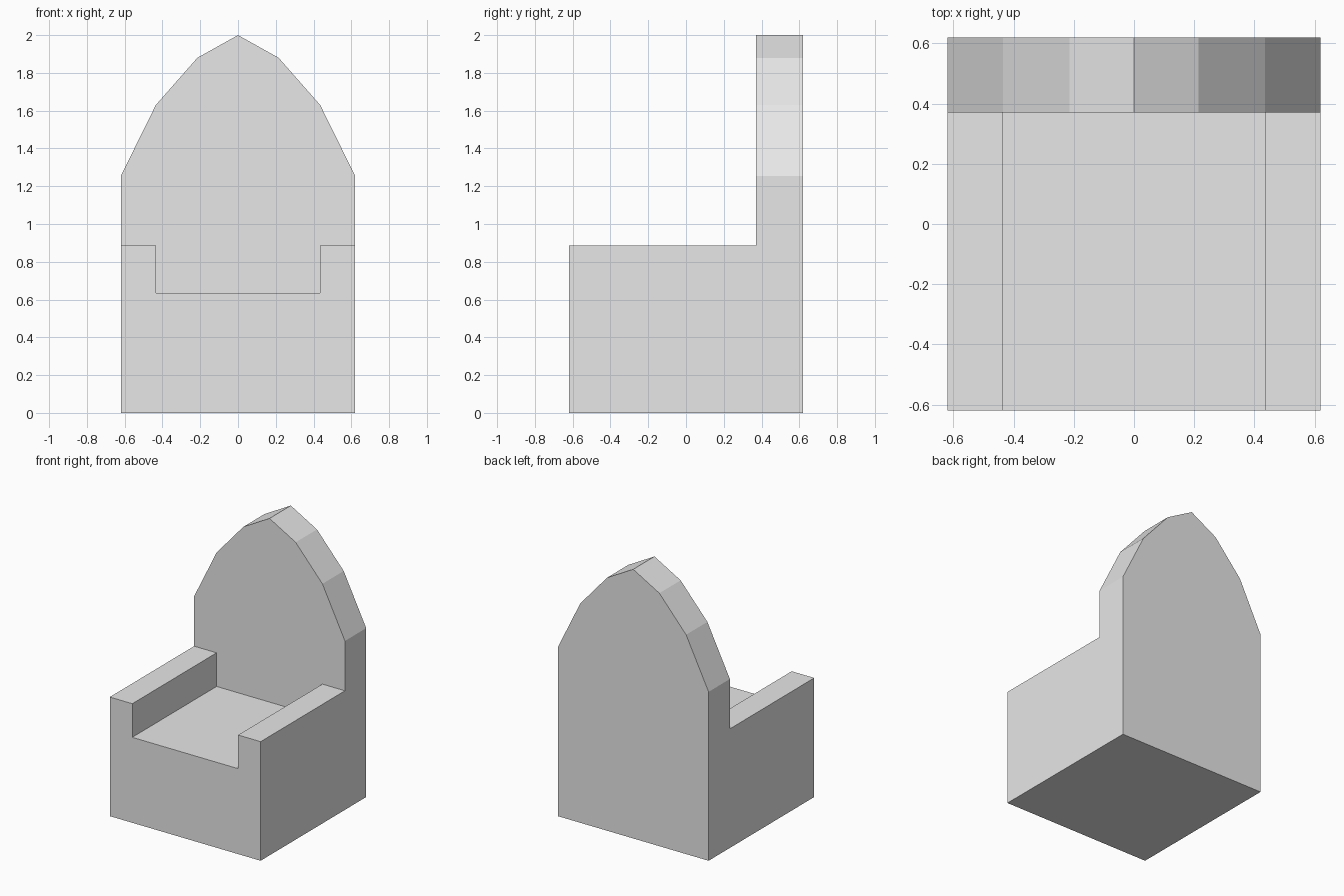
import bpy
import bmesh

cube = bpy.data.objects.get("Cube")
if cube:
    bpy.data.objects.remove(cube, do_unlink=True)

# One plain grey for the whole chair
grey = bpy.data.materials.new("light_grey")
grey.use_nodes = True
colour = (0.8, 0.8, 0.8, 1)
grey.diffuse_color = colour
grey.node_tree.nodes["Principled BSDF"].inputs["Base Color"].default_value = colour

HALF = 0.62          # half width and half depth
BACK_FRONT = 0.37    # front plane of the backrest


def extruded_part(name, half_profile, y_front, y_back):
    """Mirror an (x, z) half outline across x = 0 and extrude it along y."""
    mirrored = [(-x, z) for x, z in reversed(half_profile) if x > 0]
    bm = bmesh.new()
    face = bm.faces.new([bm.verts.new((x, y_front, z))
                         for x, z in half_profile + mirrored])
    result = bmesh.ops.extrude_face_region(bm, geom=[face], use_keep_orig=True)
    moved = [v for v in result["geom"] if isinstance(v, bmesh.types.BMVert)]
    bmesh.ops.translate(bm, verts=moved, vec=(0, y_back - y_front, 0))
    bmesh.ops.recalc_face_normals(bm, faces=bm.faces)
    mesh = bpy.data.meshes.new(name)
    bm.to_mesh(mesh)
    bm.free()
    mesh.materials.append(grey)
    part = bpy.data.objects.new(name, mesh)
    bpy.context.collection.objects.link(part)
    return part


# Seat block with raised armrests
extruded_part("seat_and_armrests",
              [(HALF, 0), (HALF, 0.885), (0.435, 0.885), (0.435, 0.635)],
              -HALF, BACK_FRONT)

# Tall backrest with a faceted pointed arch
extruded_part("backrest",
              [(HALF, 0), (HALF, 1.255), (0.435, 1.63), (0.215, 1.88), (0, 2)],
              BACK_FRONT, HALF)
